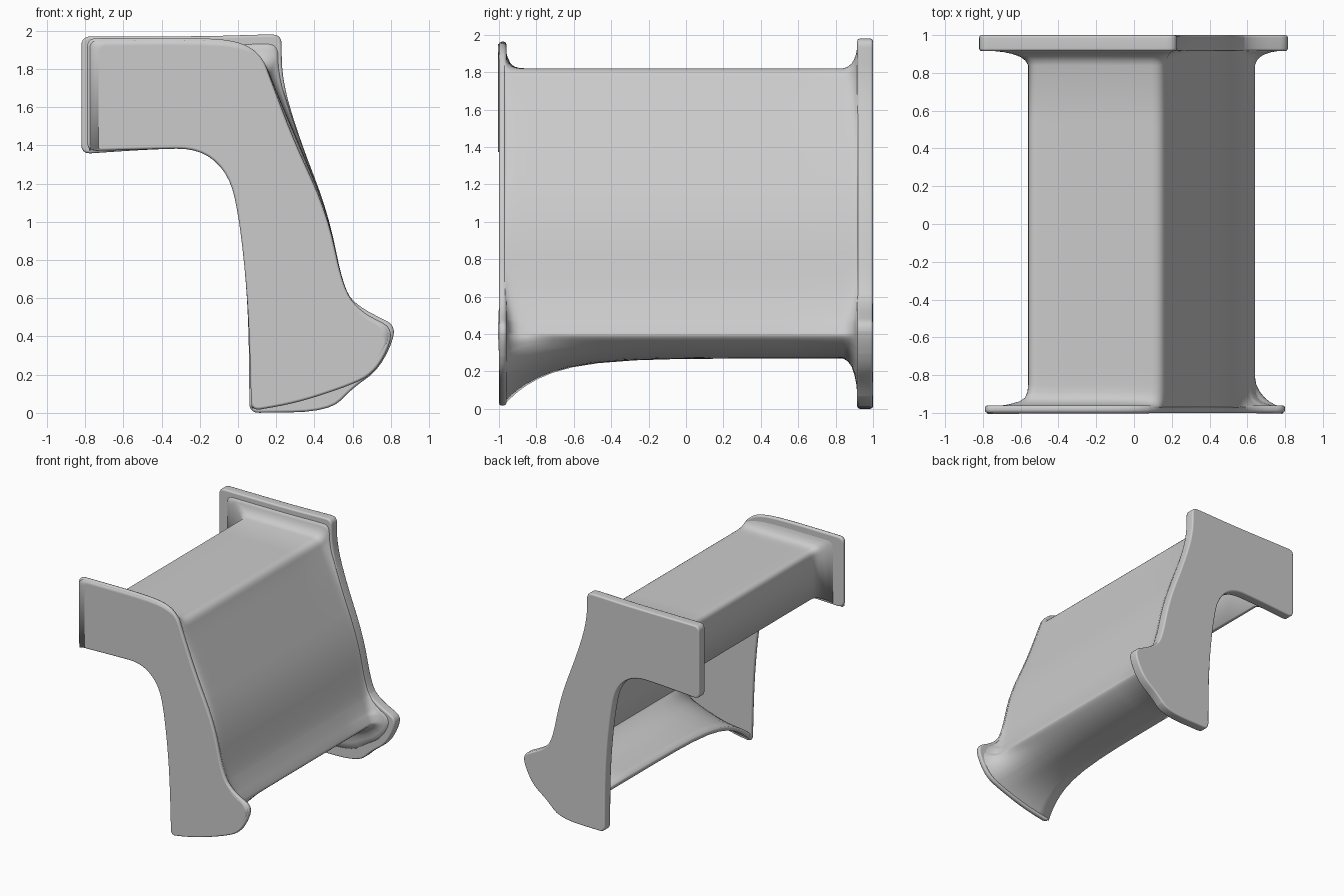
import bpy, bmesh, math
from mathutils import Vector

if "Cube" in bpy.data.objects:
    bpy.data.objects.remove(bpy.data.objects["Cube"])

# Matching (x, z) corners of the front plate, the inset body and the back plate,
# running from the arm's back lip over the top, down the leg and under the foot
PROFILE = [
    (-.79, 1.37, -.56, 1.42, -.82, 1.355),
    (-.79, 1.96, -.56, 1.82, -.82, 1.97),   # top
    (-.18, 1.965, -.18, 1.82, -.18, 1.97),
    (.03, 1.94, .04, 1.82, .12, 1.98),
    (.13, 1.86, .15, 1.82, .228, 1.98),
    (.17, 1.75, .19, 1.71, .23, 1.74),      # sloping front of the leg
    (.29, 1.43, .31, 1.43, .32, 1.44),
    (.47, 1.04, .475, 1.04, .475, 1.04),
    (.55, .65, .545, .65, .55, .66),
    (.64, .53, .59, .52, .62, .56),
    (.80, .45, .635, .42, .82, .46),        # toe
    (.80, .36, .645, .385, .81, .37),
    (.71, .20, .55, .32, .73, .22),
    (.55, .13, .42, .28, .60, .13),
    (.30, .05, .28, .27, .48, .005),        # foot
    (.07, .01, .13, .27, .06, .0),
]
# Plate outline only: back of the leg and underside of the arm
INNER = [(.055, .55), (.01, 1.0), (-.045, 1.25), (-.20, 1.385), (-.45, 1.38)]


def rounded(pts, closed, steps=5):
    """Round a polygon: tight fillets at corners, long ones at gentle bends."""
    out = []
    for i, p in enumerate(pts):
        if not closed and i in (0, len(pts) - 1):
            out.append(p)
            continue
        a, b = pts[i - 1], pts[(i + 1) % len(pts)]
        radius = .05 if (p - a).angle(b - p) > math.radians(55) else 1
        s = p + (a - p) * min(.49, radius / (a - p).length)
        e = p + (b - p) * min(.49, radius / (b - p).length)
        for k in range(steps + 1):
            t = k / steps
            out.append(s * (1 - t) ** 2 + p * 2 * t * (1 - t) + e * t * t)
    return out


def column(i):
    return [Vector((c[i], c[i + 1])) for c in PROFILE]


def loft(name, sections, closed):
    """Skin (y, outline) sections; closed outlines are also capped."""
    bm = bmesh.new()
    rings = [[bm.verts.new((p.x, y, p.y)) for p in ring] for y, ring in sections]
    n = len(rings[0])
    for r0, r1 in zip(rings, rings[1:]):
        for i in range(n if closed else n - 1):
            j = (i + 1) % n
            bm.faces.new((r0[i], r1[i], r1[j], r0[j]))
    if closed:
        bm.faces.new(rings[0])
        bm.faces.new(rings[-1][::-1])
        bmesh.ops.recalc_face_normals(bm, faces=bm.faces[:])
    mesh = bpy.data.meshes.new(name)
    bm.to_mesh(mesh)
    bm.free()
    ob = bpy.data.objects.new(name, mesh)
    bpy.context.collection.objects.link(ob)
    for poly in mesh.polygons:
        poly.use_smooth = True
    return ob


# End plates with softened rims
for name, col, y0, y1 in (("front_plate", 0, -1, -.96), ("back_plate", 4, .915, 1)):
    outline = rounded(column(col) + [Vector(p) for p in INNER], True)
    plate = loft(name, [(y0, outline), (y1, outline)], True)
    bevel = plate.modifiers.new("rim", 'BEVEL')
    bevel.width, bevel.segments = .014, 2
    bevel.use_clamp_overlap = False
    bevel.angle_limit = math.radians(50)
    plate.modifiers.new("shading", 'WEIGHTED_NORMAL')

# Hollow body: a bent sheet flaring into both plates
front, body, back = (rounded(column(i), False) for i in (0, 2, 4))


def flare(p):
    """Length of the fillet into the front plate: long under the foot."""
    return .02 + .20 * max(0, min(1, (.40 - p.y) / .12))


sections = []
for d in (0, .006, .015, .03, .05, .08, .12, .18, .26, .36, .5, .7, .9, 1.2, 1.5):
    sections.append((-.97 + d, [
        b.lerp(f, .95 * math.exp(-d / flare(b))) for f, b in zip(front, body)]))
for y, t in ((.84, 0), (.865, .06), (.885, .16), (.9, .32), (.91, .5), (.918, .8)):
    sections.append((y, [b.lerp(k, t) for k, b in zip(back, body)]))
sheet = loft("hollow_body", sections, False)
bm = bmesh.new()
bm.from_mesh(sheet.data)
bm.normal_update()
# make the sheet's normals point outward (top face up)
if max(bm.faces, key=lambda f: abs(f.normal.z) * (f.calc_center_median().z > 1.8)).normal.z < 0:
    bmesh.ops.reverse_faces(bm, faces=bm.faces[:])
bm.to_mesh(sheet.data)
bm.free()
solid = sheet.modifiers.new("thickness", 'SOLIDIFY')
solid.thickness, solid.offset = .035, -1
bpy.context.view_layer.objects.active = sheet
sheet.select_set(True)
bpy.ops.object.shade_smooth_by_angle(angle=math.radians(50))
